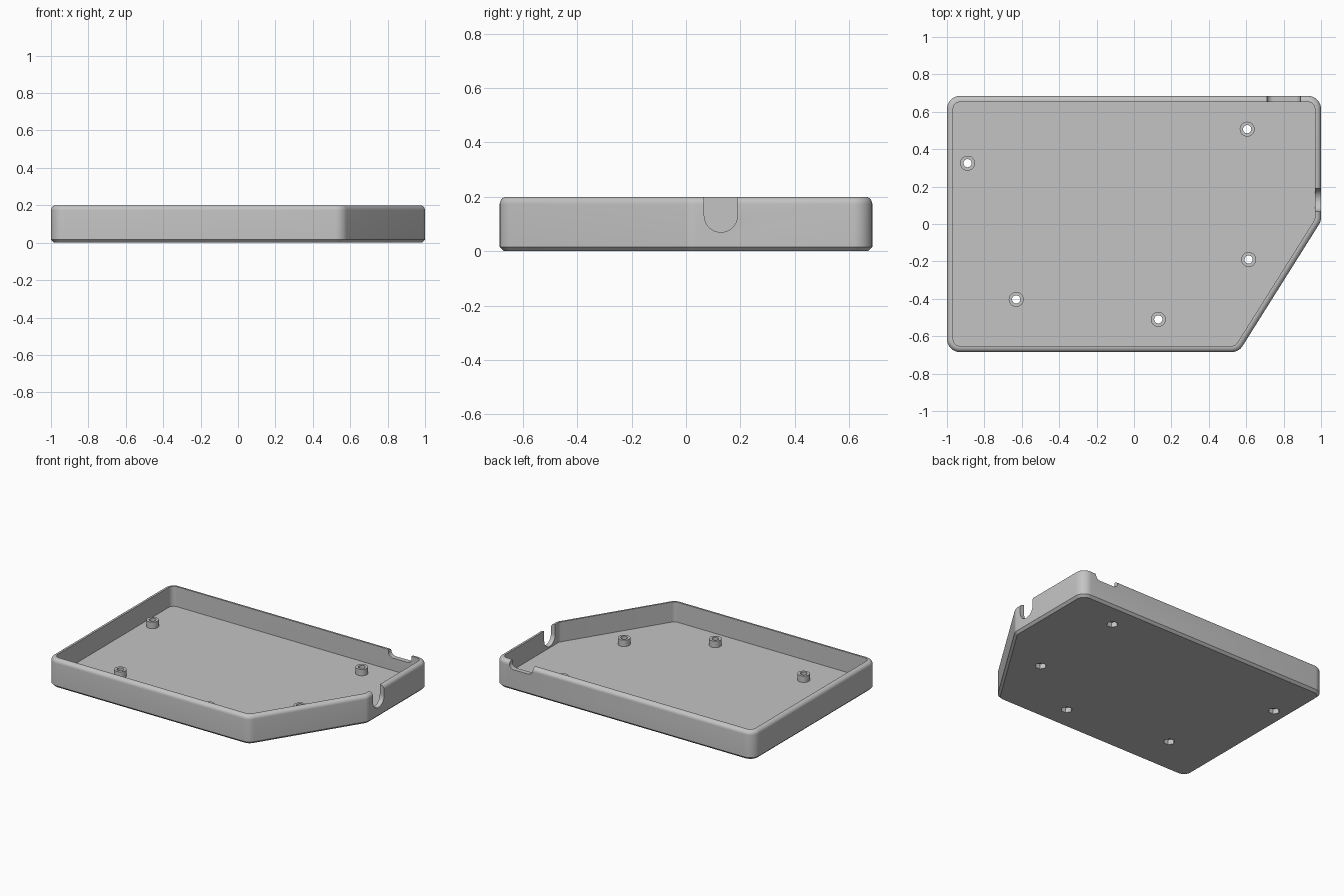
import bpy, bmesh
from math import sin, cos, tan, pi, radians
from mathutils import Vector, Matrix

cube = bpy.data.objects.get("Cube")
if cube:
    bpy.data.objects.remove(cube, do_unlink=True)

grey = bpy.data.materials.new("grey_plastic")
grey.use_nodes = True
colour = (0.55, 0.55, 0.55, 1)
grey.diffuse_color = colour
grey.node_tree.nodes["Principled BSDF"].inputs["Base Color"].default_value = colour

HEIGHT, FLOOR, WALL, RADIUS = 0.2, 0.06, 0.033, 0.07
CORNERS = [(-1, -0.685), (0.56, -0.685), (1, 0.015), (1, 0.685), (-1, 0.685)]
POSTS = [(-0.89, 0.325), (0.605, 0.507), (0.613, -0.19), (0.13, -0.51), (-0.63, -0.403)]


def finish(name, bm):
    bmesh.ops.recalc_face_normals(bm, faces=bm.faces)
    mesh = bpy.data.meshes.new(name)
    bm.to_mesh(mesh)
    bm.free()
    mesh.materials.append(grey)
    obj = bpy.data.objects.new(name, mesh)
    bpy.context.collection.objects.link(obj)
    return obj


def activate(obj):
    bpy.ops.object.select_all(action='DESELECT')
    obj.select_set(True)
    bpy.context.view_layer.objects.active = obj


def smooth(obj):
    activate(obj)
    bpy.ops.object.shade_smooth_by_angle(angle=radians(30))


def outline(inset, steps=8):
    """Rounded outline, offset inwards by inset."""
    pts = []
    for i, corner in enumerate(CORNERS):
        here = Vector(corner)
        d_in = (here - Vector(CORNERS[i - 1])).normalized()
        d_out = (Vector(CORNERS[(i + 1) % len(CORNERS)]) - here).normalized()
        turn = d_in.angle(d_out)
        normal = Vector((d_in.y, -d_in.x))
        centre = here - d_in * RADIUS * tan(turn / 2) - normal * RADIUS
        for k in range(steps + 1):
            spoke = Matrix.Rotation(turn * k / steps, 2) @ normal
            pts.append(centre + spoke * (RADIUS - inset))
    return pts


def skin(bm, loops, closed_ends):
    """Join matching loops of points into a surface."""
    rings = [[bm.verts.new(p) for p in loop] for loop in loops]
    n = len(rings[0])
    for a, b in zip(rings, rings[1:]):
        for i in range(n):
            j = (i + 1) % n
            bm.faces.new((a[i], a[j], b[j], b[i]))
    if closed_ends:
        bm.faces.new(rings[0])
        bm.faces.new(rings[-1])


def prism(name, pts, axis, start, end):
    """Extrude a 2D shape along x, y or z."""
    def place(p, t):
        return {'x': (t, p[0], p[1]), 'y': (p[0], t, p[1]), 'z': (p[0], p[1], t)}[axis]
    bm = bmesh.new()
    skin(bm, [[place(p, t) for p in pts] for t in (start, end)], True)
    return finish(name, bm)


def circle(x, y, r, n):
    return [(x + r * cos(2 * pi * i / n), y + r * sin(2 * pi * i / n)) for i in range(n)]


def slot(middle, half, bottom, r, top=0.3, steps=10):
    """Open-topped slot shape with rounded lower corners."""
    pts = [(middle + half, top), (middle - half, top)]
    for side, start in ((-1, pi), (1, 1.5 * pi)):
        for k in range(steps + 1):
            if side == 1 and k == 0 and half == r:
                continue
            a = start + k / steps * pi / 2
            pts.append((middle + side * (half - r) + r * cos(a), bottom + r + r * sin(a)))
    return pts


def cut(obj, cutter):
    cutter.hide_render = True
    mod = obj.modifiers.new("cut", 'BOOLEAN')
    mod.operation = 'DIFFERENCE'
    mod.solver = 'EXACT'
    mod.object = cutter
    activate(obj)
    bpy.ops.object.modifier_apply(modifier=mod.name)
    bpy.data.objects.remove(cutter, do_unlink=True)


# Tray: chamfered base, rounded rim, hollow inside
FILLET, CHAMFER = 0.027, 0.016
profile = [(CHAMFER, 0), (0, CHAMFER)]
for k in range(7):
    a = k / 6 * pi / 2
    profile.append((FILLET * (1 - cos(a)), HEIGHT - FILLET * (1 - sin(a))))
profile += [(WALL, HEIGHT), (WALL, FLOOR)]
bm = bmesh.new()
skin(bm, [[(p.x, p.y, z) for p in outline(inset)] for inset, z in profile], True)
tray = finish("tray", bm)

# Cable slot in the left wall and port slot in the back wall
cut(tray, prism("cable_cutter", slot(0.128, 0.061, 0.07, 0.061), 'x', 0.9, 1.1))
cut(tray, prism("port_cutter", slot(0.8, 0.09, 0.148, 0.035), 'y', 0.6, 0.8))

# Screw holes with hexagonal nut pockets underneath
for x, y in POSTS:
    cut(tray, prism("hole_cutter", circle(x, y, 0.022, 24), 'z', -0.1, 0.1))
    cut(tray, prism("nut_cutter", circle(x, y, 0.037, 6), 'z', -0.1, 0.035))
smooth(tray)

# Hollow mounting posts on the floor
for i, (x, y) in enumerate(POSTS):
    bm = bmesh.new()
    rings = [(0.04, FLOOR), (0.04, 0.105), (0.022, 0.105), (0.022, FLOOR)]
    skin(bm, [[(px, py, z) for px, py in circle(x, y, r, 24)] for r, z in rings], False)
    smooth(finish(f"mounting_post_{i + 1}", bm))
